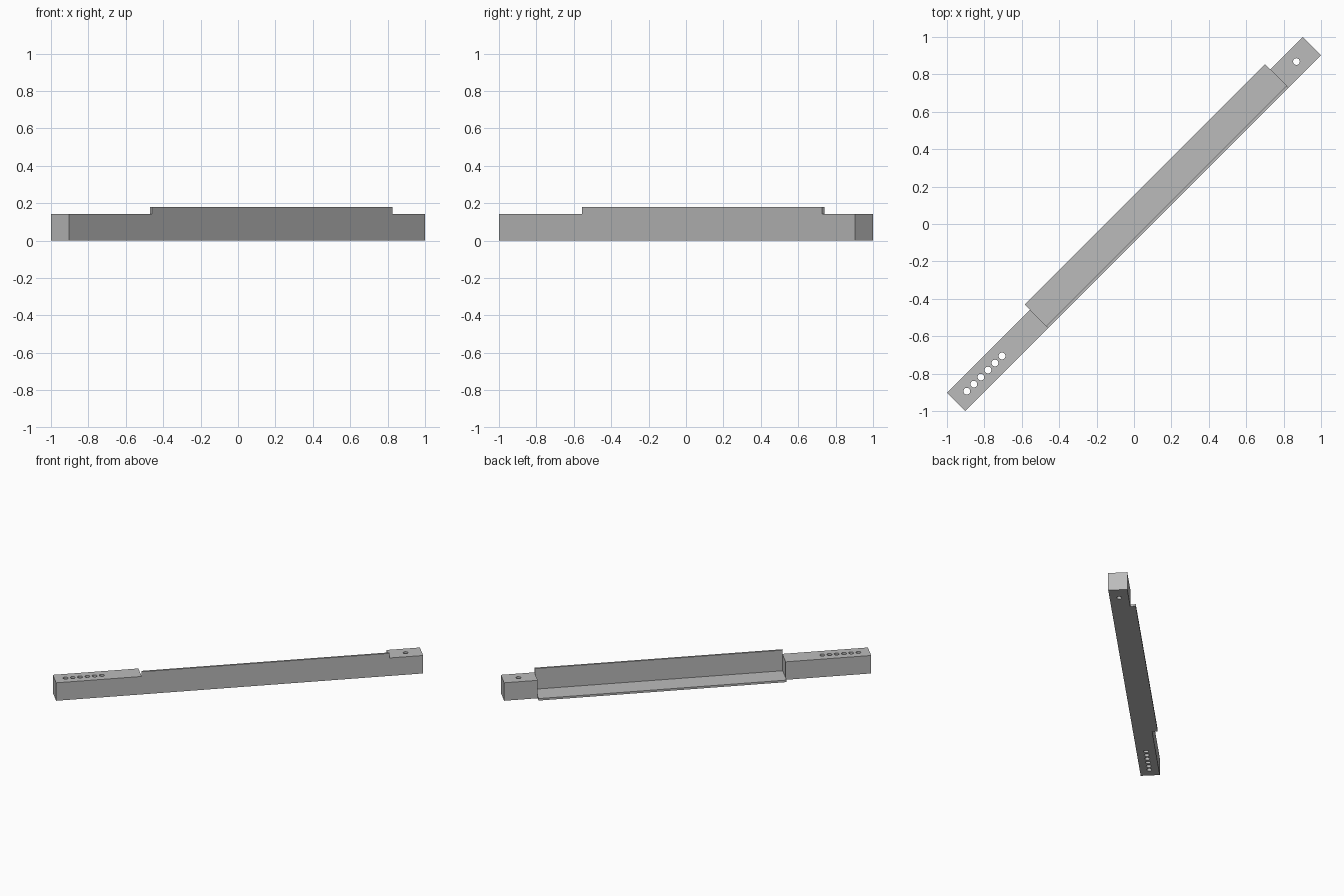
import bpy, bmesh
from math import pi
from mathutils import Matrix

cube = bpy.data.objects.get("Cube")
if cube:
    bpy.data.objects.remove(cube, do_unlink=True)

DIAGONAL = Matrix.Rotation(pi / 4, 4, 'Z')   # the bar lies corner to corner
HALF_LEN, HALF_W, BLOCK_H = 1.345, 0.069, 0.143
ANGLE_START, ANGLE_END = -0.718, 1.099
LEG_TOP, LEG_SIDE, WALL = 0.18, 0.109, 0.016
HOLE_R = 0.018

steel = bpy.data.materials.new("grey steel")
steel.use_nodes = True
grey = (0.5, 0.5, 0.5, 1)
steel.diffuse_color = grey
steel.node_tree.nodes["Principled BSDF"].inputs["Base Color"].default_value = grey


def make_object(name, bm):
    bmesh.ops.recalc_face_normals(bm, faces=bm.faces)
    bm.transform(DIAGONAL)
    mesh = bpy.data.meshes.new(name)
    bm.to_mesh(mesh)
    bm.free()
    mesh.materials.append(steel)
    ob = bpy.data.objects.new(name, mesh)
    bpy.context.collection.objects.link(ob)
    return ob


def extrude_profile(name, profile, start, end):
    """Sweep a (side, height) outline along the bar."""
    bm = bmesh.new()
    face = bm.faces.new([bm.verts.new((start, y, z)) for y, z in profile])
    grown = bmesh.ops.extrude_face_region(bm, geom=[face])["geom"]
    moved = [g for g in grown if isinstance(g, bmesh.types.BMVert)]
    bmesh.ops.translate(bm, verts=moved, vec=(end - start, 0, 0))
    return make_object(name, bm)


def drill(ob, positions):
    """Cut round holes straight down through a block."""
    bm = bmesh.new()
    for x in positions:
        bmesh.ops.create_cone(bm, cap_ends=True, segments=24,
                              radius1=HOLE_R, radius2=HOLE_R, depth=1,
                              matrix=Matrix.Translation((x, 0, 0)))
    cutter = make_object("hole_cutter", bm)
    cutter.hide_render = True
    mod = ob.modifiers.new("holes", 'BOOLEAN')
    mod.operation = 'DIFFERENCE'
    mod.solver = 'EXACT'
    mod.object = cutter
    bpy.context.view_layer.objects.active = ob
    bpy.ops.object.modifier_apply(modifier=mod.name)
    bpy.data.objects.remove(cutter, do_unlink=True)
    bpy.ops.object.select_all(action='DESELECT')
    ob.select_set(True)
    bpy.ops.object.shade_smooth_by_angle()


# Solid end blocks
block = [(-HALF_W, 0), (HALF_W, 0), (HALF_W, BLOCK_H), (-HALF_W, BLOCK_H)]
long_block = extrude_profile("long_end_block", block, -HALF_LEN, ANGLE_START)
short_block = extrude_profile("short_end_block", block, ANGLE_END, HALF_LEN)

# L-shaped angle section between the blocks
angle = [(-HALF_W, 0), (LEG_SIDE, 0), (LEG_SIDE, WALL),
         (WALL - HALF_W, WALL), (WALL - HALF_W, LEG_TOP), (-HALF_W, LEG_TOP)]
extrude_profile("angle_section", angle, ANGLE_START, ANGLE_END)

# Row of adjustment holes and the single mounting hole
drill(long_block, [-1.264 + 0.0532 * i for i in range(6)])
drill(short_block, [1.228])
